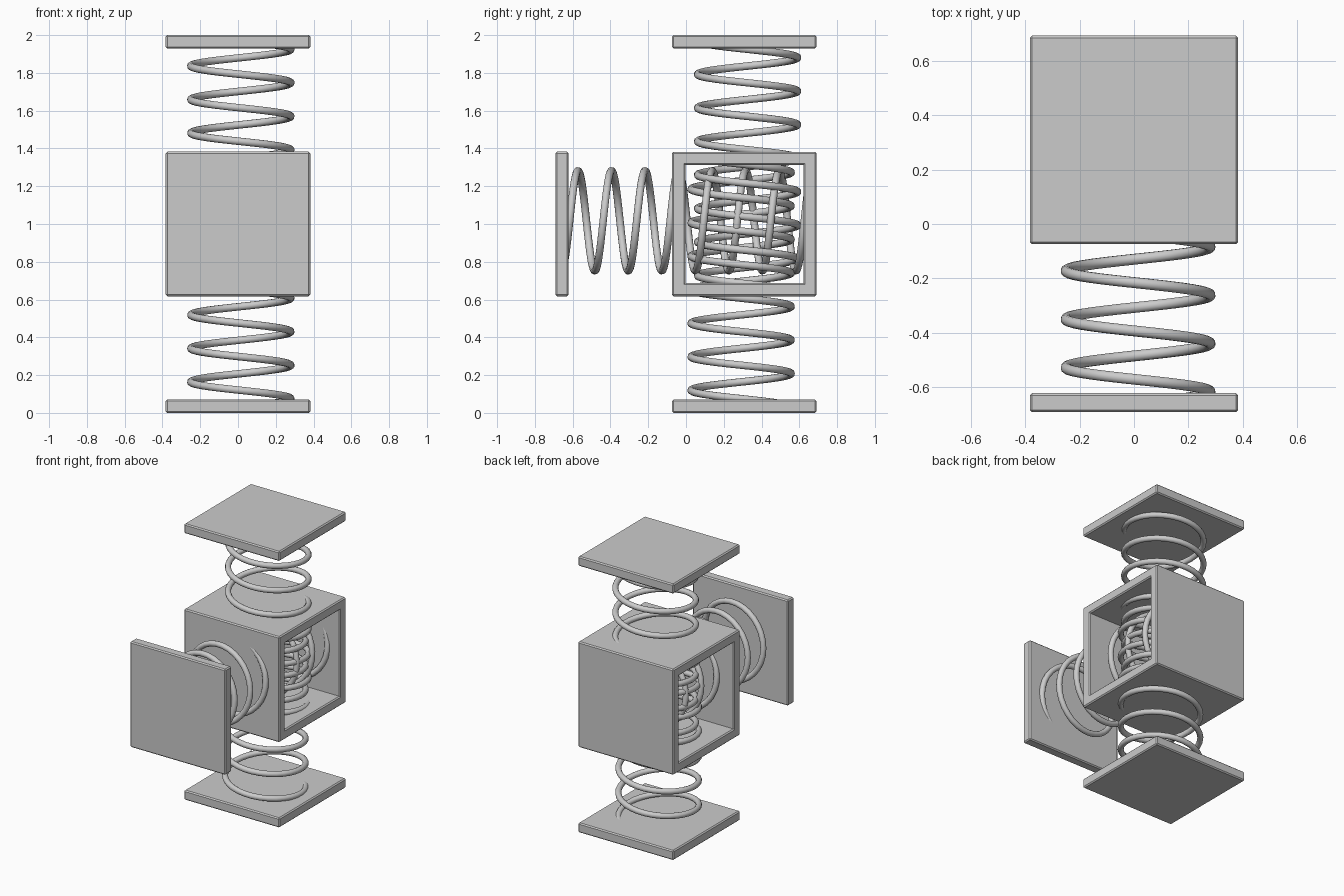
import bpy, bmesh
from math import sin, cos, pi, tau
from mathutils import Matrix

old = bpy.data.objects.get("Cube")
if old:
    bpy.data.objects.remove(old)

HALF = 0.3825           # half width of the box and plates
WALL = 0.07             # wall and plate thickness
BEVEL = 0.008
CENTRE = Matrix.Translation((0, 0.309, 1.0))
PITCH = 0.1775


def finish(bm, name, matrix):
    """Chamfer the outward edges and link the mesh as an object."""
    bm.normal_update()
    edges = [e for e in bm.edges if e.is_convex and e.calc_face_angle() > 0.5]
    bmesh.ops.bevel(bm, geom=edges, offset=BEVEL, segments=1, affect='EDGES')
    mesh = bpy.data.meshes.new(name)
    bm.to_mesh(mesh)
    bm.free()
    obj = bpy.data.objects.new(name, mesh)
    obj.matrix_world = matrix
    bpy.context.collection.objects.link(obj)


def make_frame(name):
    """Square tube, open towards both sides."""
    bm = bmesh.new()
    signs = [(-1, -1), (1, -1), (1, 1), (-1, 1)]
    outer, inner = ([bm.verts.new((-HALF, y * r, z * r)) for y, z in signs]
                    for r in (HALF, HALF - WALL))
    ring = []
    for i in range(4):
        j = (i + 1) % 4
        ring.append(bm.faces.new((outer[i], outer[j], inner[j], inner[i])))
    new = bmesh.ops.extrude_face_region(bm, geom=ring, use_keep_orig=True)
    moved = [v for v in new["geom"] if isinstance(v, bmesh.types.BMVert)]
    bmesh.ops.translate(bm, verts=moved, vec=(2 * HALF, 0, 0))
    bmesh.ops.recalc_face_normals(bm, faces=bm.faces)
    finish(bm, name, CENTRE)


def make_plate(name, turn):
    """Square plate at the outer end of a spring."""
    bm = bmesh.new()
    size = Matrix.Diagonal((2 * HALF, 2 * HALF, WALL, 1))
    place = Matrix.Translation((0, 0, 1 - WALL / 2))
    bmesh.ops.create_cube(bm, size=1, matrix=place @ size)
    finish(bm, name, CENTRE @ turn)


def make_spring(name, turn):
    """Coil from inside the plate, through the box, to the far wall."""
    steps, first, last = 32, -0.2, 7.15
    count = round((last - first) * steps)
    curve = bpy.data.curves.new(name, 'CURVE')
    curve.dimensions = '3D'
    curve.bevel_depth = 0.02
    curve.bevel_resolution = 4
    curve.use_fill_caps = True
    spline = curve.splines.new('POLY')
    spline.points.add(count)
    for i, point in enumerate(spline.points):
        t = first + i / steps
        a = tau * t
        point.co = (0.015 + 0.265 * cos(a), 0.017 + 0.265 * sin(a),
                    0.925 - PITCH * t, 1)
    spline.use_smooth = True
    obj = bpy.data.objects.new(name, curve)
    obj.matrix_world = CENTRE @ turn
    bpy.context.collection.objects.link(obj)


make_frame("box_frame")

# Three identical spring and plate arms around the x axis
for side, angle in (("top", 0), ("front", pi / 2), ("bottom", pi)):
    turn = Matrix.Rotation(angle, 4, 'X')
    make_plate(side + "_plate", turn)
    make_spring(side + "_spring", turn)
